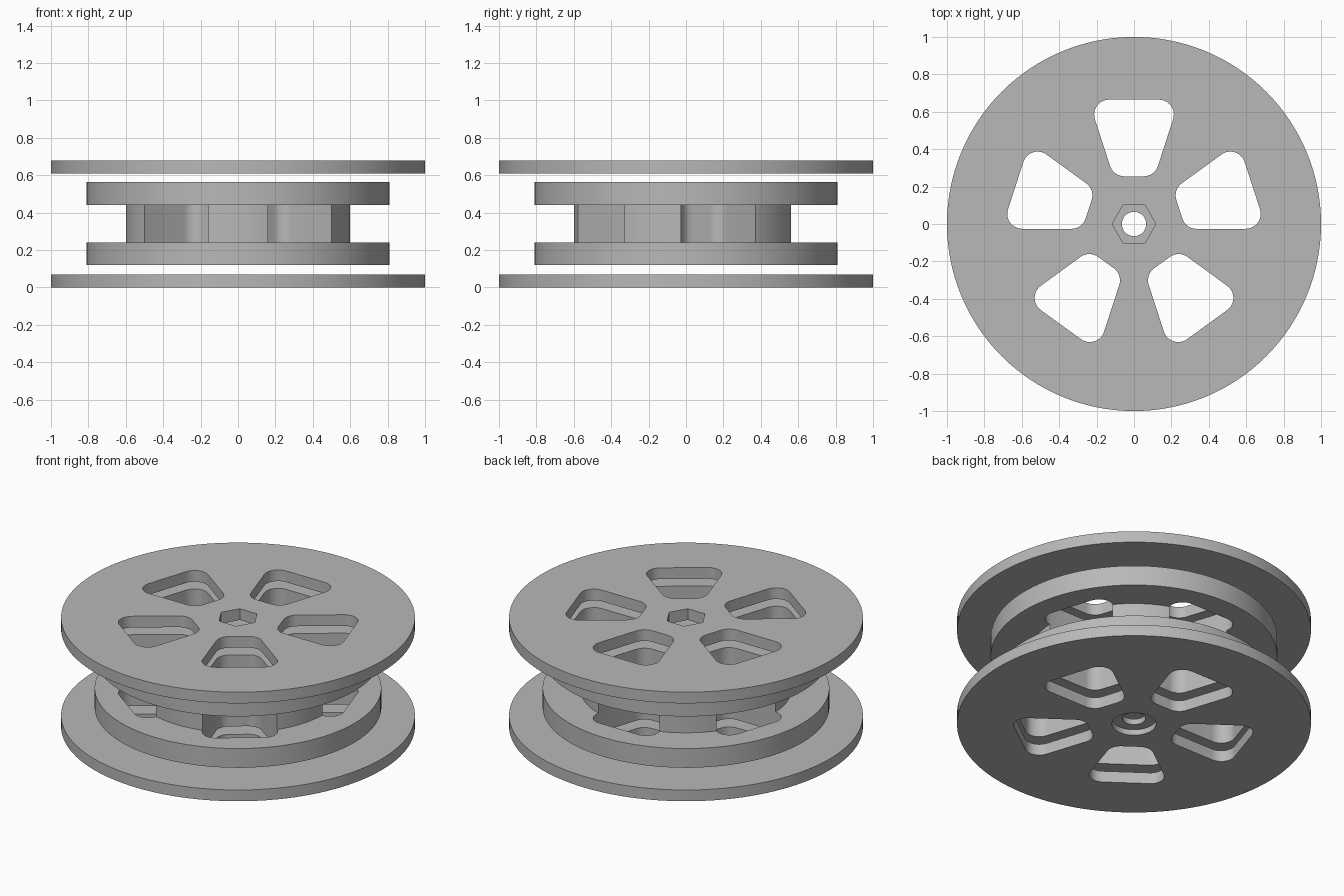
import bpy, bmesh, math
from mathutils import Matrix, Vector

if "Cube" in bpy.data.objects:
    bpy.data.objects.remove(bpy.data.objects["Cube"], do_unlink=True)

grey = bpy.data.materials.new("plain grey")
grey.use_nodes = True
grey.diffuse_color = (0.48, 0.48, 0.48, 1)
grey.node_tree.nodes["Principled BSDF"].inputs["Base Color"].default_value = (0.48, 0.48, 0.48, 1)

SIDES = 128
BORE = 0.065


def make_object(name, bm):
    bmesh.ops.recalc_face_normals(bm, faces=bm.faces)
    mesh = bpy.data.meshes.new(name)
    bm.to_mesh(mesh)
    bm.free()
    mesh.materials.append(grey)
    obj = bpy.data.objects.new(name, mesh)
    bpy.context.collection.objects.link(obj)
    return obj


def lathe(name, profile):
    """Revolve a closed (radius, height) profile around the z axis."""
    bm = bmesh.new()
    rings = []
    for i in range(SIDES):
        a = math.tau * i / SIDES
        rings.append([bm.verts.new((r * math.cos(a), r * math.sin(a), z)) for r, z in profile])
    n = len(profile)
    for i in range(SIDES):
        a, b = rings[i], rings[(i + 1) % SIDES]
        for j in range(n):
            k = (j + 1) % n
            bm.faces.new((a[j], b[j], b[k], a[k]))
    return make_object(name, bm)


def add_prism(bm, outline, bottom=-0.2, top=0.9):
    low = [bm.verts.new((p[0], p[1], bottom)) for p in outline]
    high = [bm.verts.new((p[0], p[1], top)) for p in outline]
    bm.faces.new(low[::-1])
    bm.faces.new(high)
    for i in range(len(low)):
        k = (i + 1) % len(low)
        bm.faces.new((low[i], low[k], high[k], high[i]))


def rounded(corners, radius, steps=10):
    """Round every corner of a convex counter-clockwise outline."""
    points = []
    for i, c in enumerate(corners):
        u = (corners[i - 1] - c).normalized()
        v = (corners[(i + 1) % len(corners)] - c).normalized()
        half = u.angle(v) / 2
        centre = c + (u + v).normalized() * radius / math.sin(half)
        start = math.atan2(u.x, -u.y)
        start = math.atan2(*((c + u * radius / math.tan(half)) - centre).yx)
        sweep = math.pi - 2 * half
        for s in range(steps + 1):
            a = start + sweep * s / steps
            points.append(centre + Vector((math.cos(a), math.sin(a))) * radius)
    return points


def cut(obj, cutter):
    mod = obj.modifiers.new("cut", 'BOOLEAN')
    mod.operation = 'DIFFERENCE'
    mod.solver = 'EXACT'
    mod.object = cutter
    graph = bpy.context.evaluated_depsgraph_get()
    mesh = bpy.data.meshes.new_from_object(obj.evaluated_get(graph))
    obj.modifiers.clear()
    obj.data = mesh


# Five rounded windows around the axis
window = rounded([Vector(p) for p in
                  ((-0.11, 0.255), (0.11, 0.255), (0.243, 0.665), (-0.243, 0.665))], 0.08)
bm = bmesh.new()
for i in range(5):
    turn = Matrix.Rotation(math.tau * i / 5, 2)
    add_prism(bm, [turn @ p for p in window])
window_cutter = make_object("window_cutter", bm)

# Hexagonal socket
bm = bmesh.new()
add_prism(bm, [(0.117 * math.cos(math.tau * i / 6), 0.117 * math.sin(math.tau * i / 6))
               for i in range(6)], bottom=0.5)
socket_cutter = make_object("socket_cutter", bm)

# Bottom plate with a round recess, spool with two flanges, top plate
bottom_plate = lathe("bottom_plate", [(0.125, 0), (1, 0), (1, 0.07), (BORE, 0.07),
                                      (BORE, 0.035), (0.125, 0.035)])
spool = lathe("flanged_spool", [(BORE, 0.12), (0.81, 0.12), (0.81, 0.24), (0.6, 0.24),
                                (0.6, 0.44), (0.81, 0.44), (0.81, 0.565), (BORE, 0.565)])
top_plate = lathe("top_plate", [(BORE, 0.61), (1, 0.61), (1, 0.68), (BORE, 0.68)])

for part in (bottom_plate, spool, top_plate):
    cut(part, window_cutter)
cut(top_plate, socket_cutter)

for cutter in (window_cutter, socket_cutter):
    bpy.data.objects.remove(cutter, do_unlink=True)

# Smooth the round walls, keep the rims sharp
for part in (bottom_plate, spool, top_plate):
    part.data.shade_smooth()
    part.data.set_sharp_from_angle(angle=math.radians(30))
